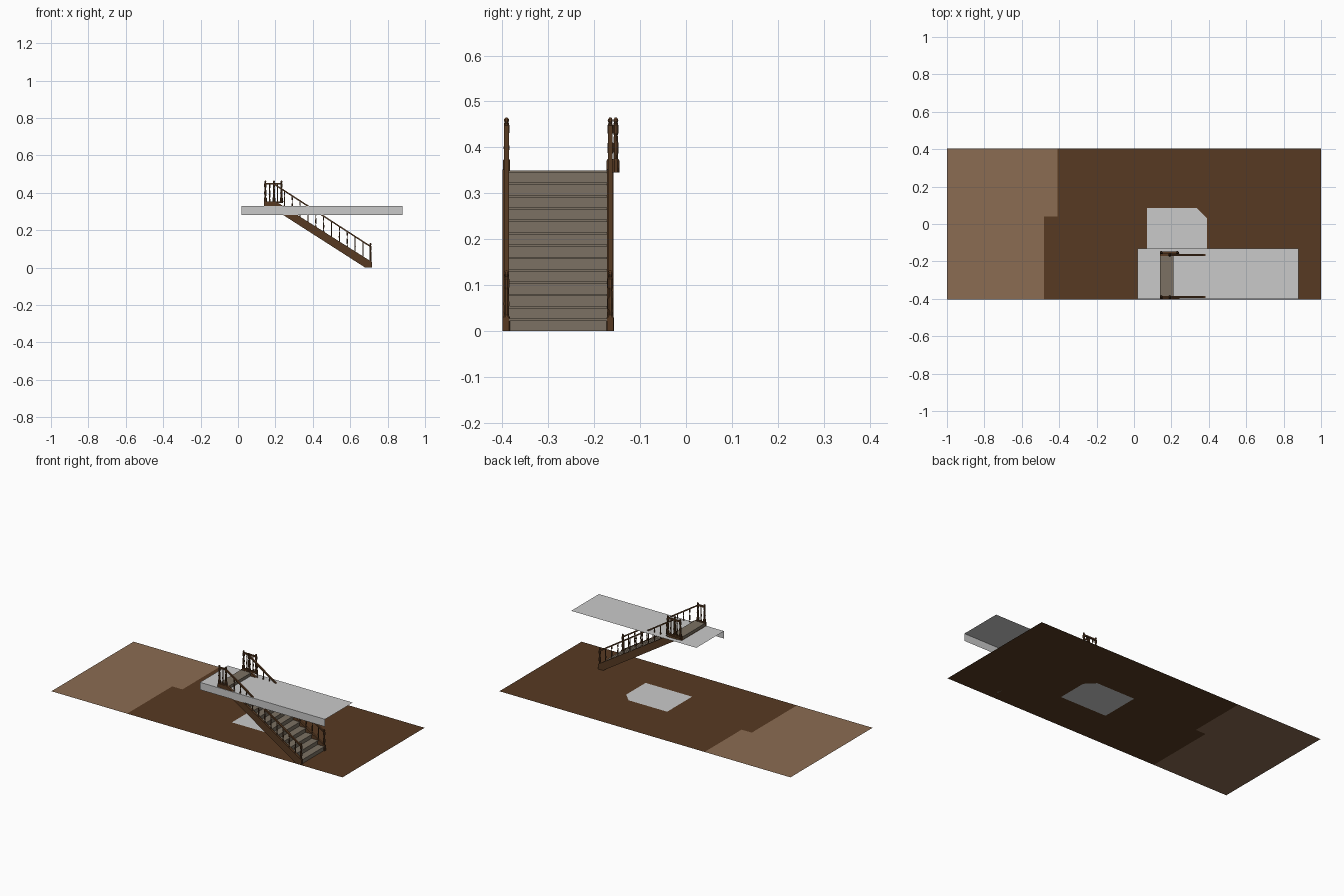
import bpy, bmesh, math
from mathutils import Vector

if "Cube" in bpy.data.objects:
    bpy.data.objects.remove(bpy.data.objects["Cube"])

def mat(name, c):
    m = bpy.data.materials.new(name)
    m.diffuse_color = (*c, 1)
    m.use_nodes = True
    m.node_tree.nodes["Principled BSDF"].inputs["Base Color"].default_value = m.diffuse_color
    return m

DARK = mat("dark_wood", (0.095, 0.042, 0.016))
LIGHT = mat("light_wood", (0.26, 0.15, 0.085))
TREAD = mat("worn_tread", (0.20, 0.165, 0.125))
PALE = mat("pale_grey", (0.59, 0.59, 0.59))

def finish(name, bm, mats):
    me = bpy.data.meshes.new(name)
    bm.to_mesh(me)
    bm.free()
    for m in mats:
        me.materials.append(m)
    ob = bpy.data.objects.new(name, me)
    bpy.context.collection.objects.link(ob)
    return ob

def sheets(name, polys, mats):
    """Flat polygons, each given as (points, material index)."""
    bm = bmesh.new()
    for pts, mi in polys:
        f = bm.faces.new([bm.verts.new(p) for p in pts])
        f.material_index = mi
    bmesh.ops.remove_doubles(bm, verts=bm.verts, dist=1e-5)
    return finish(name, bm, mats)

def extrude_y(name, profile, y0, y1, m):
    """An x-z profile made solid between y0 and y1."""
    bm = bmesh.new()
    f = bm.faces.new([bm.verts.new((x, y0, z)) for x, z in profile])
    r = bmesh.ops.extrude_face_region(bm, geom=[f])
    vs = [v for v in r["geom"] if isinstance(v, bmesh.types.BMVert)]
    bmesh.ops.translate(bm, verts=vs, vec=(0, y1 - y0, 0))
    bmesh.ops.recalc_face_normals(bm, faces=bm.faces)
    return finish(name, bm, [m])

def turned(bm, x, y, z, h, prof, sides=8):
    """Lathed post: prof is (radius, height fraction)."""
    rings = []
    for r, t in prof:
        rings.append([bm.verts.new((x + r * math.cos(2 * math.pi * (i + .5) / sides),
                                    y + r * math.sin(2 * math.pi * (i + .5) / sides),
                                    z + h * t)) for i in range(sides)])
    for a, b in zip(rings, rings[1:]):
        for i in range(sides):
            j = (i + 1) % sides
            bm.faces.new((a[i], a[j], b[j], b[i]))
    bm.faces.new(rings[0][::-1])
    bm.faces.new(rings[-1])

NEWEL = [(.0085, 0), (.0085, .22), (.005, .26), (.0068, .45), (.0045, .68), (.0065, .72),
         (.0065, .86), (.0035, .89), (.006, .94), (.0055, .97), (.002, 1)]
SPINDLE = [(.004, 0), (.004, .15), (.0022, .2), (.0042, .4), (.002, .75), (.0035, .8), (.003, 1)]

# floor, with darker boards and a pale patch let into it
W = .403
a, b, c, d = .07, .39, -.16, .085
sheets("floor", [
    ([(-1, -W, 0), (-.48, -W, 0), (-.48, .04, 0), (-.41, .04, 0), (-.41, W, 0), (-1, W, 0)], 0),
    ([(-.48, -W, 0), (a, -W, 0), (a, W, 0), (-.41, W, 0), (-.41, .04, 0), (-.48, .04, 0)], 1),
    ([(a, -W, 0), (1, -W, 0), (1, c, 0), (b, c, 0), (a, c, 0)], 1),
    ([(b, c, 0), (1, c, 0), (1, W, 0), (a, W, 0), (a, d, 0), (.335, d, 0), (b, .03, 0)], 1),
    ([(a, c, 0), (b, c, 0), (b, .03, 0), (.335, d, 0), (a, d, 0)], 2),
], [LIGHT, DARK, PALE])

# upper floor sheet with its front fascia
sheets("upper_floor", [
    ([(.02, -.402, .328), (.88, -.402, .328), (.88, -.13, .328), (.02, -.13, .328)], 0),
    ([(.02, -.402, .282), (.88, -.402, .282), (.88, -.402, .328), (.02, -.402, .328)], 0),
], [PALE])

# steps: 13 risers, the last one reaching the landing
N, RISE, RUN, X0 = 13, .35 / 13, .042, .71
steps = []
for i in range(N):
    x, z = X0 - RUN * i, RISE * i
    steps += [(x, z), (x, z + RISE - .005), (x + .004, z + RISE - .005), (x + .004, z + RISE)]
steps += [(.14, .35), (.14, .334), (.175, .334), (.684, .003), (.684, 0)]
extrude_y("steps", steps, -.386, -.17, TREAD)

# sloping underside board and side stringers
extrude_y("soffit", [(.68, 0), (.684, .003), (.175, .334), (.14, .334), (.14, .33), (.165, .33)],
          -.386, -.17, DARK)
def nosing(x):
    return RISE + (X0 - x) * RISE / RUN
side = [(.68, 0), (.716, 0), (.716, .03), (.205, .352), (.14, .352), (.14, .33), (.165, .33)]
for tag, y0 in (("front", -.4), ("back", -.172)):
    extrude_y(tag + "_stringer", side, y0, y0 + .014, DARK)

# stair balustrades: newels, spindles and sloping handrail on both sides
def rail(name, pts, y, w=.010, h=.009):
    top = [(x, z + h / 2) for x, z in pts]
    bot = [(x, z - h / 2) for x, z in reversed(pts)]
    extrude_y(name, top + bot, y - w / 2, y + w / 2, DARK)

for tag, y in (("front", -.391), ("back", -.165)):
    bm = bmesh.new()
    turned(bm, .708, y, 0, .132, NEWEL)
    turned(bm, .192, y, .345, .12, NEWEL)
    for i in range(1, N - 1):
        x = X0 - RUN * i
        turned(bm, x, y, nosing(x) - .006, .09, SPINDLE, 6)
    finish(tag + "_posts", bm, [DARK])
    rail(tag + "_handrail", [(.192, .447), (.215, .432), (.708, .113)], y)

# landing balustrades at the top
for tag, y, xs, mids in (("front", -.391, (.146,), (.17,)),
                         ("back", -.153, (.146, .232), (.168, .19, .211))):
    bm = bmesh.new()
    for x in xs:
        turned(bm, x, y, .345, .12, NEWEL)
    for x in mids:
        turned(bm, x, y, .35, .098, SPINDLE, 6)
    finish(tag + "_landing_posts", bm, [DARK])
    end = xs[-1] if len(xs) > 1 else .192
    rail(tag + "_landing_rail", [(.146, .449), (end, .449)], y)
    rail(tag + "_landing_base", [(.14, .35), (end + .005, .35)], y, .013)
